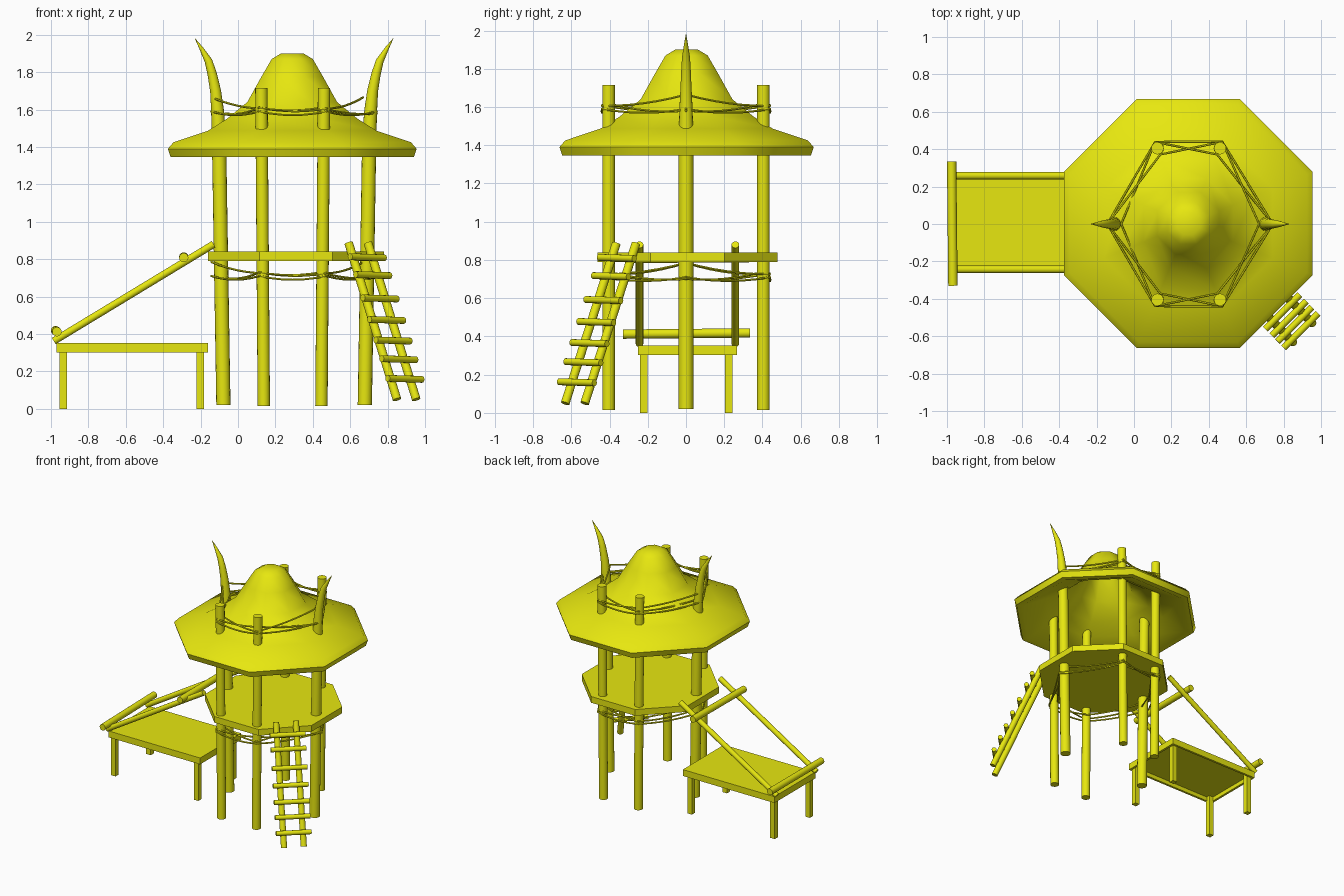
import bpy, bmesh, math
from mathutils import Vector

if "Cube" in bpy.data.objects:
    bpy.data.objects.remove(bpy.data.objects["Cube"])

mat = bpy.data.materials.new("yellow")
mat.diffuse_color = (0.8, 0.8, 0.005, 1)
mat.use_nodes = True
mat.node_tree.nodes["Principled BSDF"].inputs["Base Color"].default_value = mat.diffuse_color


def finish(bm, name, angle=40):
    bmesh.ops.recalc_face_normals(bm, faces=bm.faces)
    me = bpy.data.meshes.new(name)
    bm.to_mesh(me)
    bm.free()
    me.materials.append(mat)
    ob = bpy.data.objects.new(name, me)
    bpy.context.collection.objects.link(ob)
    if angle:
        bpy.ops.object.select_all(action='DESELECT')
        ob.select_set(True)
        bpy.context.view_layer.objects.active = ob
        bpy.ops.object.shade_smooth_by_angle(angle=math.radians(angle))
    return ob


def bridge(bm, a, b):
    n = len(a)
    for i in range(n):
        bm.faces.new((a[i], a[(i + 1) % n], b[(i + 1) % n], b[i]))


def tube(name, pts, radii, sides=14, closed=False):
    """Round bar along points, with a radius per point."""
    bm = bmesh.new()
    pts = [Vector(p) for p in pts]
    n = len(pts)
    if not isinstance(radii, (list, tuple)):
        radii = [radii] * n
    rings = []
    for i, p in enumerate(pts):
        if closed:
            t = pts[(i + 1) % n] - pts[i - 1]
        else:
            t = pts[min(i + 1, n - 1)] - pts[max(i - 1, 0)]
        t.normalize()
        ref = Vector((0, 1, 0)) if abs(t.z) > 0.75 else Vector((0, 0, 1))
        u = t.cross(ref).normalized()
        v = t.cross(u)
        rings.append([bm.verts.new(p + radii[i] * (u * math.cos(a) + v * math.sin(a)))
                      for a in (2 * math.pi * k / sides for k in range(sides))])
    for i in range(n if closed else n - 1):
        bridge(bm, rings[i], rings[(i + 1) % n])
    if not closed:
        bm.faces.new(rings[0])
        bm.faces.new(rings[-1])
    return finish(bm, name)


def octagon_lathe(name, profile, cx, cy, angle):
    """Eight-sided turned shape; profile is (flat-side distance, height)."""
    bm = bmesh.new()
    k = 1 / math.cos(math.pi / 8)
    rings = [[bm.verts.new((cx + r * k * math.cos(math.pi / 8 + i * math.pi / 4),
                            cy + r * k * math.sin(math.pi / 8 + i * math.pi / 4), z))
              for i in range(8)] for r, z in profile]
    for a, b in zip(rings, rings[1:]):
        bridge(bm, a, b)
    bm.faces.new(rings[0])
    bm.faces.new(rings[-1])
    return finish(bm, name, angle)


def box(name, x0, x1, y0, y1, z0, z1):
    bm = bmesh.new()
    bmesh.ops.create_cube(bm, size=1)
    for v in bm.verts:
        v.co = ((x0 + x1) / 2 + v.co.x * (x1 - x0),
                (y0 + y1) / 2 + v.co.y * (y1 - y0),
                (z0 + z1) / 2 + v.co.z * (z1 - z0))
    return finish(bm, name, 0)


CX = 0.29

# hollow roof: outer skin from the peak down, then inner skin back up
octagon_lathe("roof", [(0.06, 1.90), (0.11, 1.87), (0.165, 1.775), (0.24, 1.64),
                       (0.35, 1.55), (0.45, 1.487), (0.635, 1.425), (0.665, 1.39),
                       (0.65, 1.345), (0.61, 1.345), (0.43, 1.44), (0.32, 1.51),
                       (0.20, 1.61), (0.12, 1.76), (0.06, 1.85)], CX, 0.003, 50)

# platform
octagon_lathe("platform", [(0.47, 0.79), (0.47, 0.84)], 0.31, 0.008, 0)

# four straight posts
for side in (-1, 1):
    top = 1.715
    tube("left_post", [(0.138, side * 0.405, 0.015), (0.125, side * 0.405, top)], 0.033, 16)
    tube("right_post", [(0.446, side * 0.405, 0.015), (0.46, side * 0.405, top)], 0.033, 16)

# two side posts ending in curved horns
horn = [(0.378, 0.02, 0.038), (0.40, 1.35, 0.038), (0.404, 1.50, 0.037), (0.41, 1.60, 0.034),
        (0.42, 1.70, 0.029), (0.438, 1.79, 0.025), (0.458, 1.86, 0.021),
        (0.495, 1.925, 0.011), (0.53, 1.98, 0.001)]
for side, name in ((-1, "left_horn_post"), (1, "right_horn_post")):
    tube(name, [(0.30 + side * d, 0, z) for d, z, r in horn], [r for d, z, r in horn], 16)

# ropes looped round the posts, above the roof and below the platform
corners = [(-0.105, 0), (0.127, -0.405), (0.458, -0.405), (0.705, 0), (0.458, 0.405), (0.127, 0.405)]


def rope(name, base, offset, horn_z, post_z, sag):
    pts = []
    for i in range(6):
        ends = []
        for j in (i, (i + 1) % 6):
            p = Vector((corners[j][0], corners[j][1], 0))
            out = (p - Vector((0.295, 0, 0))).normalized()
            p += out * offset[j % 2]
            p.z = base + (horn_z if j in (0, 3) else post_z)
            ends.append(p)
        for s in range(6):
            t = s / 6
            p = ends[0].lerp(ends[1], t)
            p.z -= sag * 4 * t * (1 - t)
            pts.append(p)
    tube(name, pts, 0.006, 6, True)


for name, base in (("roof_rope", 1.58), ("platform_rope", 0.70)):
    rope(name, base, (0.037, -0.036), 0.085, 0.025, 0.015)
    rope(name, base, (-0.036, 0.037), 0.0, 0.03, 0.015)
    rope(name, base, (0.038, 0.037), 0.01, 0.01, 0.02)

# ladder leaning outwards at the front right
tube("ladder_left_rail", [(0.592, -0.365, 0.885), (0.85, -0.632, 0.05)], 0.023)
tube("ladder_right_rail", [(0.695, -0.262, 0.885), (0.953, -0.53, 0.05)], 0.023)
for z in (0.81, 0.715, 0.59, 0.475, 0.365, 0.265, 0.16):
    t = (0.885 - z) / 0.835
    x, y = 0.668 + 0.258 * t, -0.338 - 0.268 * t
    tube("ladder_rung", [(x - 0.092, y - 0.092, z + 0.003), (x + 0.092, y + 0.092, z - 0.003)], 0.018, 12)

# low table: thin top, apron and legs
box("table_top", -0.97, -0.16, -0.25, 0.268, 0.335, 0.353)
for y in (-0.25, 0.25):
    box("table_long_apron", -0.97, -0.16, y, y + 0.018, 0.302, 0.336)
for x in (-0.97, -0.178):
    box("table_short_apron", x, x + 0.018, -0.232, 0.25, 0.302, 0.336)
for x in (-0.955, -0.222):
    for y in (-0.241, 0.203):
        box("table_leg", x, x + 0.04, y, y + 0.04, 0, 0.336)

# sloping poles over the table with two crossbars
for y in (-0.243, 0.258):
    tube("slope_pole", [(-0.985, y, 0.362), (-0.13, y, 0.88)], 0.02)
tube("lower_crossbar", [(-0.975, 0.335, 0.418), (-0.968, -0.33, 0.412)], 0.025)
tube("upper_crossbar", [(-0.29, 0.33, 0.812), (-0.29, -0.32, 0.808)], 0.025)
